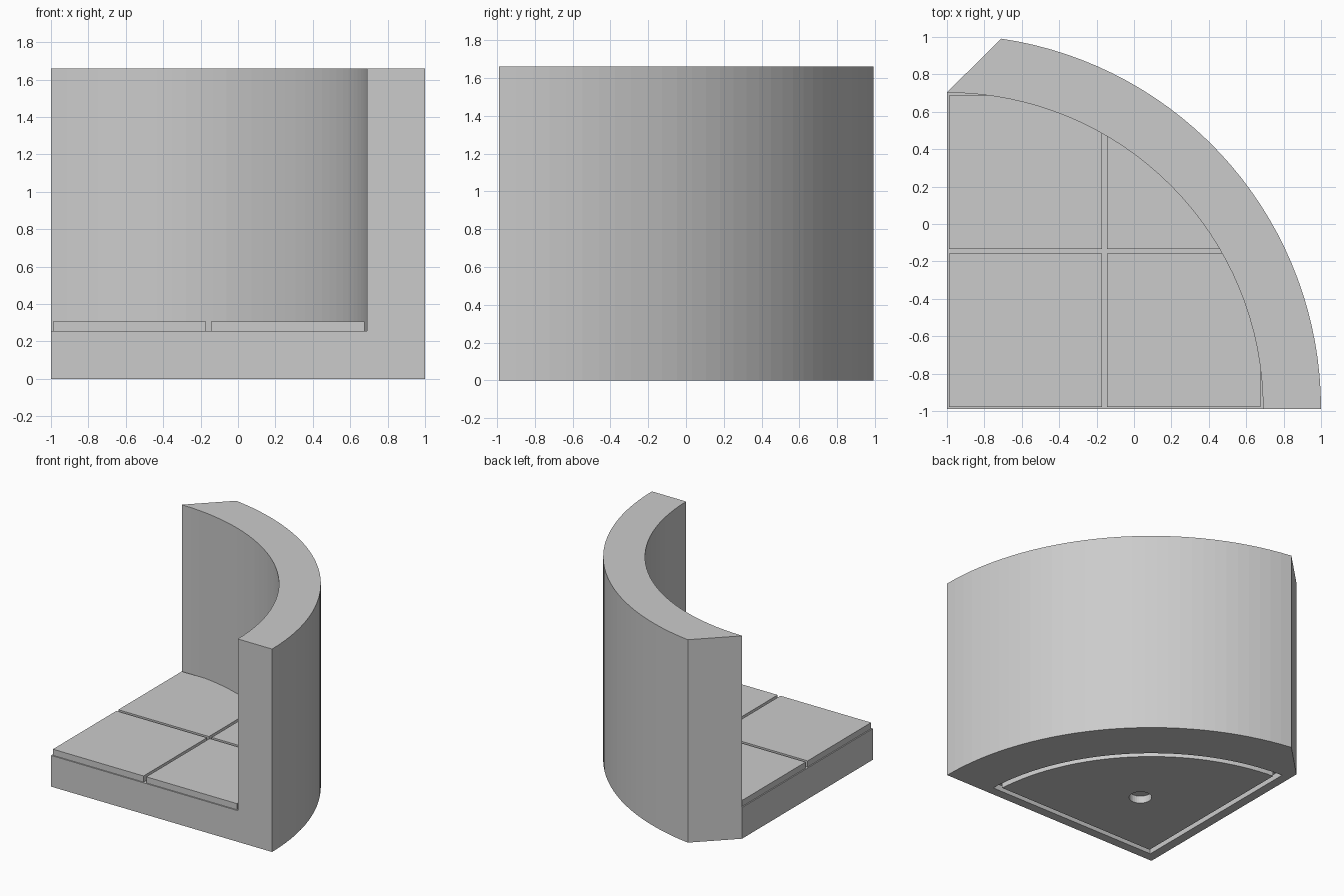
import bpy
import bmesh
from math import sin, cos, asin, pi, sqrt

cube = bpy.data.objects.get("Cube")
if cube:
    bpy.data.objects.remove(cube)

CX, CY = -1.0, -0.988        # corner of the quarter circle
R_OUT, R_IN = 2.0, 1.69
BASE, TILE_TOP, TOP = 0.255, 0.305, 1.66
SEGS = 32

grey = bpy.data.materials.new("stone_grey")
grey.use_nodes = True
grey.diffuse_color = (0.6, 0.6, 0.6, 1)
grey.node_tree.nodes["Principled BSDF"].inputs["Base Color"].default_value = (0.6, 0.6, 0.6, 1)


def prism(name, points, z0, z1):
    """Extrude an outline, given from the corner, between two heights."""
    bm = bmesh.new()
    face = bm.faces.new([bm.verts.new((CX + x, CY + y, z0)) for x, y in points])
    new = bmesh.ops.extrude_face_region(bm, geom=[face])["geom"]
    verts = [g for g in new if isinstance(g, bmesh.types.BMVert)]
    bmesh.ops.translate(bm, verts=verts, vec=(0, 0, z1 - z0))
    bmesh.ops.recalc_face_normals(bm, faces=bm.faces)
    mesh = bpy.data.meshes.new(name)
    bm.to_mesh(mesh)
    bm.free()
    mesh.materials.append(grey)
    obj = bpy.data.objects.new(name, mesh)
    bpy.context.collection.objects.link(obj)
    return obj


def arc(radius, a0, a1, n=SEGS):
    return [(radius * cos(a0 + (a1 - a0) * i / n), radius * sin(a0 + (a1 - a0) * i / n))
            for i in range(n + 1)]


def sector(inset, radius):
    """Quarter disc whose straight sides are moved in."""
    a = asin(inset / radius)
    return [(inset, inset)] + arc(radius, a, pi / 2 - a)


def boolean(obj, cutter, operation="DIFFERENCE"):
    mod = obj.modifiers.new("cut", "BOOLEAN")
    mod.object, mod.operation, mod.solver = cutter, operation, "EXACT"
    bpy.context.view_layer.objects.active = obj
    bpy.ops.object.modifier_apply(modifier=mod.name)
    bpy.data.objects.remove(cutter)


def pie(z0, z1):
    m = 0.2
    return prism("inner_space", [(-m, -m), (R_IN, -m)] + arc(R_IN, 0, pi / 2) + [(-m, R_IN)], z0, z1)


# Body: quarter cylinder with a slanted end, hollowed above the floor
slant_x = 0.29
end = asin(sqrt(R_OUT ** 2 - slant_x ** 2) / R_OUT)
body = prism("wall_and_base", [(0, 0)] + arc(R_OUT, 0, end) + [(0, R_IN + 0.002)], 0, TOP)
boolean(body, pie(BASE, TOP + 0.2))

# Groove around the underside
groove = prism("groove", sector(0.075, 1.615), -0.1, 0.05)
boolean(groove, prism("groove_island", sector(0.118, 1.565), -0.2, 0.2))
boolean(body, groove)

# Round socket in the underside
socket = [(0.675 + x, 0.675 + y) for x, y in arc(0.085, 0, 2 * pi, 32)[:-1]]
boolean(body, prism("socket", socket, -0.1, 0.06))

# Four floor tiles, trimmed by the curved wall
SIZE, GAP, EDGE = 0.82, 0.025, 0.01
for row in ("front", "back"):
    for col in ("right", "left"):
        x = EDGE + (SIZE + GAP) * (col == "left")
        y = EDGE + (SIZE + GAP) * (row == "back")
        tile = prism(f"floor_tile_{row}_{col}",
                     [(x, y), (x + SIZE, y), (x + SIZE, y + SIZE), (x, y + SIZE)], BASE, TILE_TOP)
        boolean(tile, pie(0, TOP), "INTERSECT")
